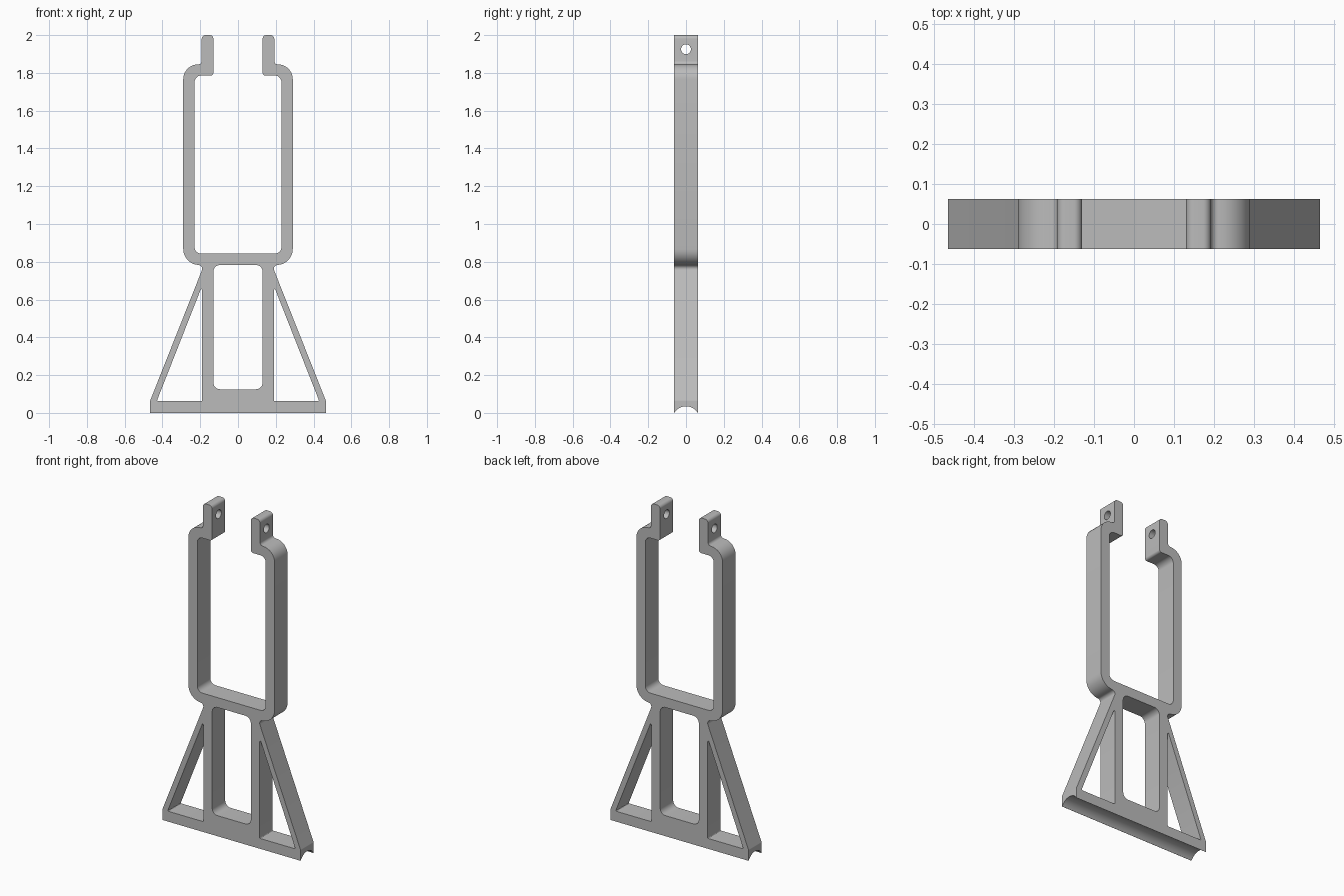
import bpy, bmesh, math
from mathutils import Vector, Matrix

if "Cube" in bpy.data.objects:
    bpy.data.objects.remove(bpy.data.objects["Cube"])

DEPTH = 0.125

grey = bpy.data.materials.new("plain grey")
grey.use_nodes = True
grey.diffuse_color = (0.5, 0.5, 0.5, 1)
grey.node_tree.nodes["Principled BSDF"].inputs["Base Color"].default_value = (0.5, 0.5, 0.5, 1)


def rounded(corners, steps=8):
    """Turn (x, z, radius) corners into a loop of points with true arc fillets."""
    loop = []
    for i, (x, z, r) in enumerate(corners):
        p = Vector((x, z))
        if r == 0:
            loop.append(p)
            continue
        a = (Vector(corners[i - 1][:2]) - p).normalized()
        b = (Vector(corners[(i + 1) % len(corners)][:2]) - p).normalized()
        half = a.angle(b) / 2
        centre = p + (a + b).normalized() * (r / math.sin(half))
        start = p + a * (r / math.tan(half)) - centre
        end = p + b * (r / math.tan(half)) - centre
        turn = math.atan2(start.x * end.y - start.y * end.x, start.dot(end))
        for k in range(steps + 1):
            loop.append(centre + Matrix.Rotation(turn * k / steps, 2) @ start)
    return loop


def mirrored(corners):
    return [(-x, z, r) for x, z, r in reversed(corners)]


def plate(name, loops):
    """Fill an outline with holes and extrude it along y."""
    bm = bmesh.new()
    for loop in loops:
        verts = [bm.verts.new((p.x, -DEPTH / 2, p.y)) for p in loop]
        for i, v in enumerate(verts):
            bm.edges.new((verts[i - 1], v))
    bmesh.ops.triangle_fill(bm, use_beauty=True, edges=bm.edges[:])
    ext = bmesh.ops.extrude_face_region(bm, geom=bm.faces[:], use_keep_orig=True)
    moved = [g for g in ext["geom"] if isinstance(g, bmesh.types.BMVert)]
    bmesh.ops.translate(bm, verts=moved, vec=(0, DEPTH, 0))
    bmesh.ops.recalc_face_normals(bm, faces=bm.faces[:])
    mesh = bpy.data.meshes.new(name)
    bm.to_mesh(mesh)
    bm.free()
    mesh.materials.append(grey)
    obj = bpy.data.objects.new(name, mesh)
    bpy.context.collection.objects.link(obj)
    return obj


def cut_cylinder(target, name, radius, length, z, sides):
    """Subtract a cylinder lying along x."""
    bpy.ops.mesh.primitive_cylinder_add(vertices=sides, radius=radius, depth=length,
                                        location=(0, 0, z), rotation=(0, math.pi / 2, 0))
    cutter = bpy.context.object
    cutter.name = name
    cutter.data.materials.append(grey)
    mod = target.modifiers.new(name, "BOOLEAN")
    mod.operation, mod.solver, mod.object = "DIFFERENCE", "EXACT", cutter
    bpy.ops.object.select_all(action="DESELECT")
    target.select_set(True)
    bpy.context.view_layer.objects.active = target
    bpy.ops.object.modifier_apply(modifier=name)
    bpy.data.objects.remove(cutter)


# Right half of the silhouette: base, sloping brace, loop, tab, then loop interior
half = [(0.465, 0, 0), (0.465, 0.065, 0.01), (0.18, 0.783, 0.02), (0.29, 0.783, 0.085),
        (0.29, 1.845, 0.078), (0.192, 1.845, 0.018), (0.192, 2.0, 0.02), (0.13, 2.0, 0.02),
        (0.13, 1.786, 0.015), (0.23, 1.786, 0.035), (0.23, 0.843, 0.035)]

# Openings: the central window and a triangle under each brace
window = [(0.13, 0.125, 0.035), (0.13, 0.783, 0.035)]
triangle = [(0.19, 0.063, 0.004), (0.43, 0.063, 0.004), (0.19, 0.672, 0.004)]

frame = plate("clamp_frame", [rounded(c) for c in (
    half + mirrored(half), window + mirrored(window), triangle, mirrored(triangle))])

# Rounded groove along the underside and a pin hole through both tabs
cut_cylinder(frame, "base_groove", 0.072, 1.2, -0.037, 64)
cut_cylinder(frame, "pin_hole", 0.026, 0.8, 1.925, 32)

bpy.ops.object.shade_smooth_by_angle(angle=math.radians(30))
